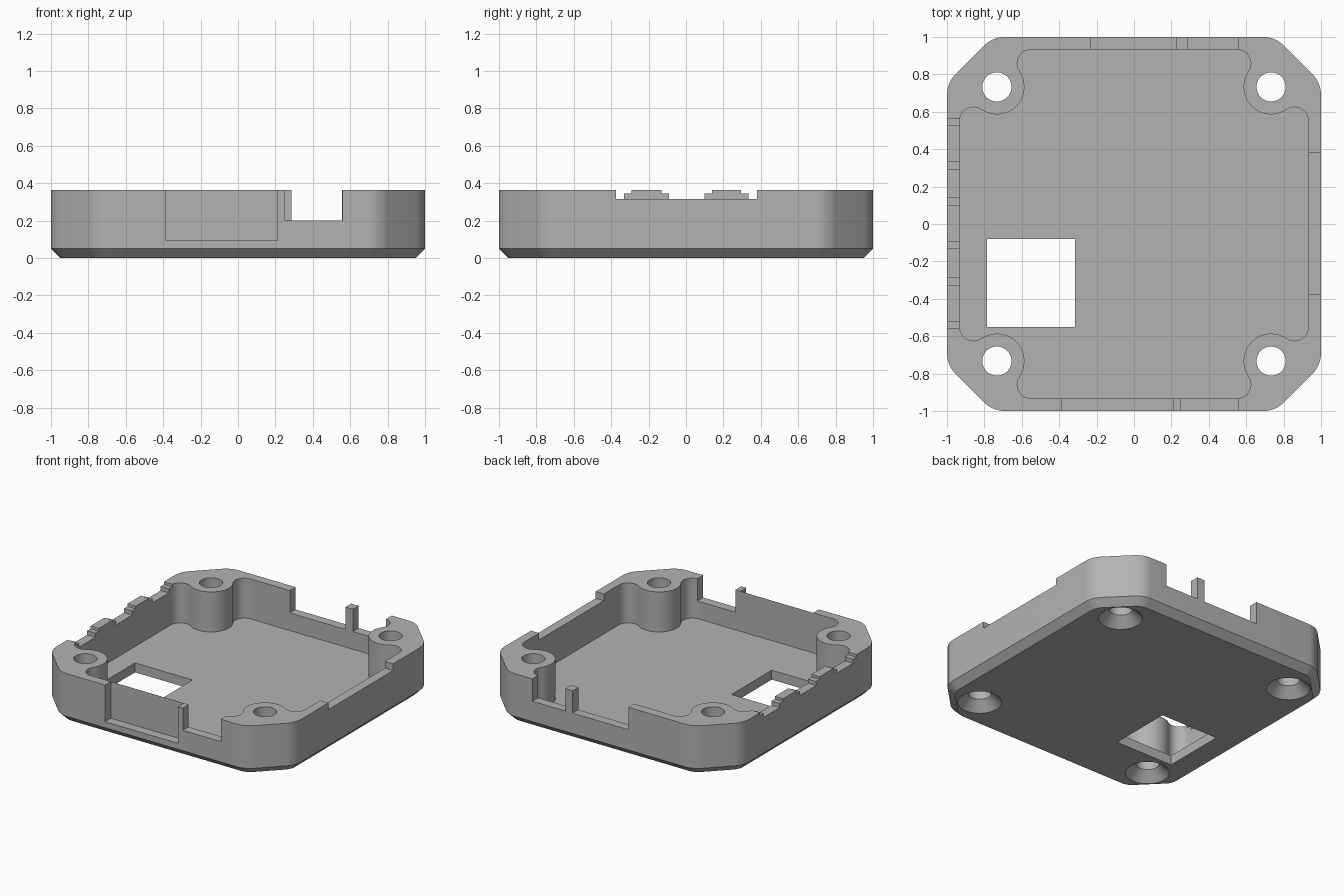
import bpy, bmesh, math
from mathutils import Matrix, Vector

old = bpy.data.objects.get("Cube")
if old:
    bpy.data.objects.remove(old, do_unlink=True)

HEIGHT, FLOOR, INNER, HOLE = 0.365, 0.07, 0.933, 0.733

grey = bpy.data.materials.new("plain grey")
grey.use_nodes = True
colour = (0.45, 0.45, 0.45, 1)
grey.diffuse_color = colour
grey.node_tree.nodes["Principled BSDF"].inputs["Base Color"].default_value = colour


def arc(cx, cy, r, start, end, steps):
    angles = [math.radians(start + (end - start) * i / steps) for i in range(steps + 1)]
    return [Vector((cx + r * math.cos(a), cy + r * math.sin(a))) for a in angles]


def four_corners(points):
    """Repeat one corner's outline around the centre."""
    return [Matrix.Rotation(math.pi / 2 * k, 2) @ p for k in range(4) for p in points]


def loft(name, layers):
    """Closed solid through matching outlines given as (outline, z)."""
    bm = bmesh.new()
    rings = [[bm.verts.new((p.x, p.y, z)) for p in outline] for outline, z in layers]
    n = len(rings[0])
    bm.faces.new(rings[0][::-1])
    bm.faces.new(rings[-1])
    for low, high in zip(rings, rings[1:]):
        for i in range(n):
            j = (i + 1) % n
            bm.faces.new((low[i], low[j], high[j], high[i]))
    mesh = bpy.data.meshes.new(name)
    bm.to_mesh(mesh)
    bm.free()
    mesh.materials.append(grey)
    obj = bpy.data.objects.new(name, mesh)
    bpy.context.collection.objects.link(obj)
    return obj


def block(name, x0, x1, y0, y1, z0, z1=0.5):
    outline = [Vector(p) for p in ((x0, y0), (x1, y0), (x1, y1), (x0, y1))]
    return loft(name, [(outline, z0), (outline, z1)])


def cut(target, cutter):
    mod = target.modifiers.new("cut", "BOOLEAN")
    mod.operation, mod.solver, mod.object = "DIFFERENCE", "EXACT", cutter
    bpy.context.view_layer.objects.active = target
    bpy.ops.object.modifier_apply(modifier=mod.name)
    bpy.data.objects.remove(cutter, do_unlink=True)


# Outer body: octagon with rounded corners and a chamfered base
def body_outline(inset):
    r, near, far = 0.157, 0.69, 0.843
    return four_corners(arc(far, near, r - inset, 0, 45, 8) + arc(near, far, r - inset, 45, 90, 8))


tray = loft("enclosure_tray", [(body_outline(0.05), 0), (body_outline(0), 0.05),
                               (body_outline(0), HEIGHT)])

# Pocket with rounded ends sweeping around the screw bosses
fillet, boss = 0.075, 0.147
side = INNER - fillet
along = HOLE - math.sqrt((fillet + boss) ** 2 - (side - HOLE) ** 2)
tilt = math.degrees(math.atan2(side - HOLE, HOLE - along))
corner = (arc(side, along, fillet, 0, 90 + tilt, 12)
          + arc(HOLE, HOLE, boss, tilt - 90, -180 - tilt, 20)[1:-1]
          + arc(along, side, fillet, -tilt, 90, 12))
pocket = four_corners(corner)
cut(tray, loft("pocket_cutter", [(pocket, FLOOR), (pocket, 0.5)]))

# Countersunk screw holes
for sx in (-1, 1):
    for sy in (-1, 1):
        rings = [(arc(sx * HOLE, sy * HOLE, r, 0, 348.75, 31), z)
                 for r, z in ((0.167, -0.02), (0.078, 0.069), (0.078, 0.5))]
        cut(tray, loft("screw_hole_cutter", rings))

# Floor window
cut(tray, block("window_cutter", -0.785, -0.315, -0.55, -0.08, -0.1, 0.2))

# Connector openings in the front, back and left walls
cut(tray, block("front_port_cutter", -0.385, 0.21, -1.1, -INNER, 0.094))
cut(tray, block("front_slot_cutter", 0.25, 0.56, -1.1, -INNER + 0.01, 0.2))
cut(tray, block("back_port_cutter", -0.23, 0.225, INNER - 0.01, 1.1, 0.2))
cut(tray, block("back_slot_cutter", 0.285, 0.555, INNER - 0.01, 1.1, 0.2))
cut(tray, block("left_slot_cutter", INNER - 0.01, 1.1, -0.375, 0.38, 0.315))

# Three stepped notches in the right wall
for y in (-0.425, 0.005, 0.43):
    cut(tray, block("notch_cutter", -1.1, -INNER + 0.01, y - 0.095, y + 0.095, 0.315))
    cut(tray, block("notch_step_cutter", -1.1, -INNER + 0.01, y - 0.135, y + 0.135, 0.345))

# Smooth curves, sharp edges
bpy.ops.object.select_all(action="DESELECT")
tray.select_set(True)
bpy.context.view_layer.objects.active = tray
bpy.ops.object.shade_smooth_by_angle(angle=math.radians(30))
